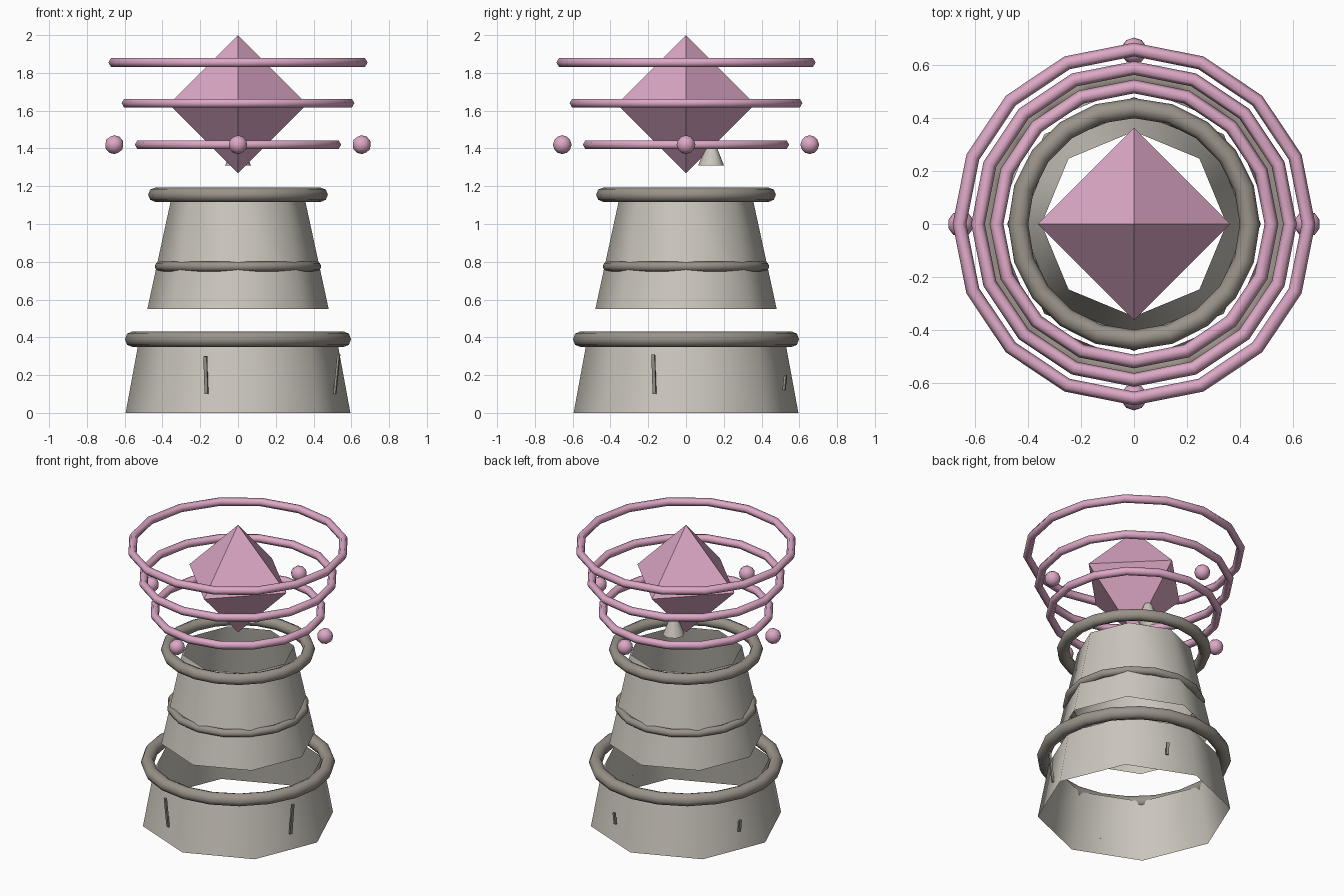
import bpy, bmesh
from math import cos, sin, radians
from mathutils import Matrix, Vector

cube = bpy.data.objects.get("Cube")
if cube:
    bpy.data.objects.remove(cube, do_unlink=True)


def material(name, rgb):
    mat = bpy.data.materials.new(name)
    mat.use_nodes = True
    color = (*rgb, 1)
    mat.diffuse_color = color
    mat.node_tree.nodes["Principled BSDF"].inputs["Base Color"].default_value = color
    return mat


STONE = material("pale_stone", (0.60, 0.57, 0.51))
TRIM = material("dark_stone", (0.32, 0.29, 0.25))
CRYSTAL = material("pink_crystal", (0.72, 0.39, 0.56))


def finish(bm, name, mat, smooth=True):
    mesh = bpy.data.meshes.new(name)
    for face in bm.faces:
        face.smooth = smooth
    bm.to_mesh(mesh)
    bm.free()
    mesh.materials.append(mat)
    obj = bpy.data.objects.new(name, mesh)
    bpy.context.collection.objects.link(obj)
    return obj


def shell(name, bottom, top, r_bottom, r_top, y=0):
    """Open eight-sided tapering wall."""
    bm = bmesh.new()
    bmesh.ops.create_cone(bm, cap_ends=False, segments=8, radius1=r_bottom, radius2=r_top,
                          depth=top - bottom,
                          matrix=Matrix.Translation((0, y, (bottom + top) / 2)))
    return finish(bm, name, STONE)


def ring(name, z, major, minor, mat, segments, sides):
    bpy.ops.mesh.primitive_torus_add(location=(0, 0, z), major_radius=major, minor_radius=minor,
                                     major_segments=segments, minor_segments=sides)
    obj = bpy.context.object
    obj.name = name
    obj.data.materials.append(mat)
    bpy.ops.object.shade_smooth()


# Tower walls and the small spout under the crystal
shell("base_wall", 0, 0.38, 0.595, 0.525)
shell("upper_wall", 0.55, 1.15, 0.48, 0.35)
shell("small_spout", 1.31, 1.42, 0.068, 0.025, y=0.133)

# Stone trim rings
ring("base_rim", 0.39, 0.557, 0.042, TRIM, 20, 8)
ring("middle_band", 0.775, 0.415, 0.026, TRIM, 16, 8)
ring("top_rim", 1.155, 0.438, 0.038, TRIM, 20, 8)

# Floating crystal rings
for i, (z, major) in enumerate([(1.42, 0.52), (1.64, 0.59), (1.855, 0.66)]):
    ring(f"floating_ring_{i + 1}", z, major, 0.026, CRYSTAL, 16, 6)

# Large crystal
bm = bmesh.new()
for axis in range(3):
    for side in (-1, 1):
        point = Vector((0, 0, 0))
        point[axis] = side * 0.365
        bm.verts.new(point + Vector((0, 0, 1.635)))
bmesh.ops.convex_hull(bm, input=bm.verts)
bmesh.ops.recalc_face_normals(bm, faces=bm.faces)
finish(bm, "crystal", CRYSTAL, smooth=False)

# Orbiting beads
for i in range(4):
    angle = radians(90 * i)
    bm = bmesh.new()
    place = Matrix.Translation((0.655 * cos(angle), 0.655 * sin(angle), 1.42))
    bmesh.ops.create_icosphere(bm, subdivisions=2, radius=0.05, matrix=place)
    finish(bm, f"bead_{i + 1}", CRYSTAL)

# Thin slats leaning out of the base wall
slats = [("front", 252, 0.10, 0.30), ("right", 342, 0.10, 0.31),
         ("back", 72, 0.12, 0.20), ("left", 162, 0.12, 0.20)]
for side, degrees, low, high in slats:
    bm = bmesh.new()
    place = (Matrix.Rotation(radians(degrees), 4, "Z")
             @ Matrix.Translation((0.55, 0, (low + high) / 2))
             @ Matrix.Rotation(radians(6), 4, "Y")
             @ Matrix.Diagonal((0.012, 0.018, high - low, 1)))
    bmesh.ops.create_cube(bm, size=1, matrix=place)
    finish(bm, f"{side}_slat", TRIM, smooth=False)
